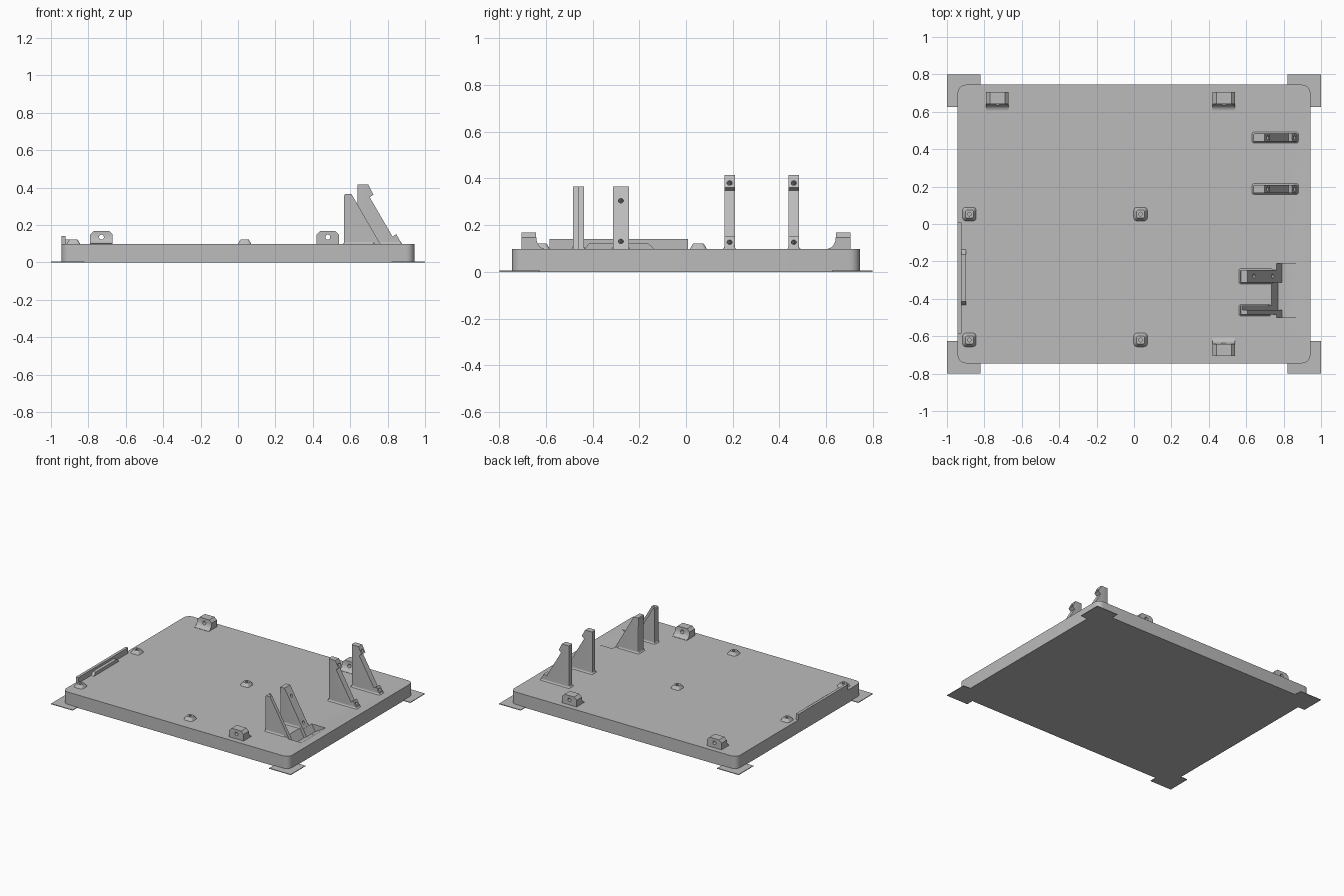
import bpy, bmesh, math
from mathutils import Vector

if "Cube" in bpy.data.objects:
    bpy.data.objects.remove(bpy.data.objects["Cube"])

GREY = bpy.data.materials.new("plastic grey")
GREY.diffuse_color = (0.5, 0.5, 0.5, 1)
GREY.use_nodes = True
GREY.node_tree.nodes["Principled BSDF"].inputs["Base Color"].default_value = GREY.diffuse_color
TOP = 0.098                      # upper face of the base plate


def finish(name, bm):
    bmesh.ops.recalc_face_normals(bm, faces=bm.faces)
    me = bpy.data.meshes.new(name)
    bm.to_mesh(me)
    bm.free()
    me.materials.append(GREY)
    ob = bpy.data.objects.new(name, me)
    bpy.context.collection.objects.link(ob)
    return ob


def prism(name, pts, lo, hi, axis):
    """Extrude a 2D outline along x, y or z."""
    def at(p, d):
        return {"x": (d, p[0], p[1]), "y": (p[0], d, p[1]), "z": (p[0], p[1], d)}[axis]
    bm = bmesh.new()
    face = bm.faces.new([bm.verts.new(at(p, lo)) for p in pts])
    new = bmesh.ops.extrude_face_region(bm, geom=[face])["geom"]
    move = Vector(at((0, 0), hi - lo))
    bmesh.ops.translate(bm, vec=move, verts=[v for v in new if isinstance(v, bmesh.types.BMVert)])
    return finish(name, bm)


def box(name, x0, x1, y0, y1, z0, z1):
    return prism(name, [(x0, y0), (x1, y0), (x1, y1), (x0, y1)], z0, z1, "z")


def rounded(hx, hy, r, cx=0, cy=0, n=6):
    pts = []
    for k, (sx, sy) in enumerate([(1, 1), (-1, 1), (-1, -1), (1, -1)]):
        for i in range(n + 1):
            a = math.pi / 2 * (k + i / n)
            pts.append((cx + sx * (hx - r) + r * math.cos(a), cy + sy * (hy - r) + r * math.sin(a)))
    return pts


def loft(name, rings):
    """Join (outline, z) rings into a closed solid."""
    bm = bmesh.new()
    loops = [[bm.verts.new((x, y, z)) for x, y in pts] for pts, z in rings]
    for a, b in zip(loops, loops[1:]):
        for i in range(len(a)):
            j = (i + 1) % len(a)
            bm.faces.new((a[i], a[j], b[j], b[i]))
    bm.faces.new(loops[0])
    bm.faces.new(loops[-1])
    return finish(name, bm)


def rod(centre, direction, r, length):
    bm = bmesh.new()
    bmesh.ops.create_cone(bm, cap_ends=True, segments=20, radius1=r, radius2=r, depth=length)
    ob = finish("hole_cutter", bm)
    ob.rotation_euler = Vector(direction).to_track_quat("Z", "Y").to_euler()
    ob.location = centre
    return ob


def cut(ob, cutter):
    cutter.hide_render = True
    bpy.context.view_layer.update()
    mod = ob.modifiers.new("cut", "BOOLEAN")
    mod.operation, mod.solver, mod.object = "DIFFERENCE", "EXACT", cutter
    bpy.context.view_layer.objects.active = ob
    bpy.ops.object.modifier_apply(modifier=mod.name)
    bpy.data.objects.remove(cutter)


def smooth(ob):
    bpy.ops.object.select_all(action="DESELECT")
    ob.select_set(True)
    bpy.context.view_layer.objects.active = ob
    bpy.ops.object.shade_smooth_by_angle(angle=math.radians(30))


def round_back(ob, x):
    """Round the upright edges at the back of a strut."""
    bm = bmesh.new()
    bm.from_mesh(ob.data)
    edges = [e for e in bm.edges if all(abs(v.co.x - x) < 1e-4 for v in e.verts)
             and abs(e.verts[0].co.z - e.verts[1].co.z) > 0.1]
    bmesh.ops.bevel(bm, geom=edges, offset=0.01, segments=3, affect="EDGES", profile=0.5)
    bm.to_mesh(ob.data)
    bm.free()


def skirt(x0, x1, y0, y1):
    """Small flare where a strut meets the plate."""
    cx, cy, hx, hy = (x0 + x1) / 2, (y0 + y1) / 2, (x1 - x0) / 2, (y1 - y0) / 2
    loft("strut_flare", [(rounded(hx + 0.008, hy + 0.008, 0.012, cx, cy), TOP - 0.001),
                         (rounded(hx + 0.002, hy + 0.002, 0.008, cx, cy), TOP + 0.005),
                         (rounded(hx - 0.001, hy - 0.001, 0.006, cx, cy), TOP + 0.014)])


# Base plate with rounded corners
plate = prism("base_plate", rounded(0.943, 0.745, 0.045), 0, TOP, "z")

# Wedge pocket in the plate, deeper between the two front struts
cut(plate, prism("pocket_cutter", [(0.7505, 0.118), (0.7915, 0.047), (0.915, 0.118)], -0.5, -0.21, "y"))
cut(plate, prism("channel_cutter", [(0.7235, 0.118), (0.771, 0.035), (0.915, 0.118)], -0.46, -0.313, "y"))
smooth(plate)

# Thin corner pads
for sx in (-1, 1):
    for sy in (-1, 1):
        xs, ys = sorted((sx * 0.82, sx)), sorted((sy * 0.625, sy * 0.8))
        box("corner_pad", *xs, *ys, 0, 0.005)

# Drilled tabs with a curved inner foot
for x, s in ((-0.73, 1), (0.48, 1), (0.48, -1)):
    pts = [(0.705, TOP - 0.002), (0.705, 0.168), (0.642, 0.168)]
    for i in range(7):
        a = math.pi / 2 * i / 6
        pts.append((0.642 - 0.034 * (1 - math.cos(a)), 0.15 - 0.05 * math.sin(a)))
    pts.append((0.608, TOP - 0.002))
    tab = prism("drilled_tab", [(s * y, z) for y, z in pts], x - 0.06, x + 0.06, "x")
    for sx in (-1, 1):
        e = x + sx * 0.061
        cut(tab, prism("chamfer_cutter", [(e, 0.147), (e, 0.17), (e - sx * 0.023, 0.17)], -0.8, 0.8, "y"))
    cut(tab, rod((x, s * 0.66, 0.135), (0, 1, 0), 0.013, 0.3))
    smooth(tab)

# Low tapered pegs with a dimple
for x in (-0.88, 0.035):
    for y in (0.053, -0.62):
        peg = loft("peg", [(rounded(0.037, 0.037, 0.018, x, y), TOP - 0.001),
                           (rounded(0.033, 0.033, 0.016, x, y), TOP + 0.006),
                           (rounded(0.022, 0.022, 0.012, x, y), 0.122)])
        cut(peg, rod((x, y, 0.122), (0, 0, 1), 0.010, 0.03))
        smooth(peg)

# Upright strip on the left edge and its inner ledge
box("edge_strip", -0.943, -0.922, -0.585, 0.008, TOP - 0.001, 0.14)
prism("strip_ledge", [(-0.435, TOP - 0.001), (-0.135, TOP - 0.001), (-0.162, 0.122), (-0.415, 0.122)],
      -0.923, -0.898, "x")

# Rear pair of hooked struts with sloped faces and screw holes
hook = [(0.638, TOP - 0.001), (0.638, 0.415), (0.697, 0.415), (0.724, 0.362), (0.704, 0.348),
        (0.827, 0.137), (0.846, 0.151), (0.876, TOP - 0.001)]
slope = Vector((0.866, 0, 0.5))
for y in (0.187, 0.462):
    strut = prism("hooked_strut", hook, y - 0.022, y + 0.022, "y")
    round_back(strut, 0.638)
    for x, z in ((0.713, 0.38), (0.861, 0.128)):
        cut(strut, rod((x, y, z), slope, 0.011, 0.07))
    smooth(strut)
    skirt(0.638, 0.872, y - 0.022, y + 0.022)

# Front pair of sloped struts
def wedge(name, y0, y1, back=0.0):
    ob = prism(name, [(0.568, TOP - 0.001), (0.568, 0.358), (0.573, 0.365), (0.607 - back, 0.365),
                      (0.762 - back, TOP - 0.001)], y0, y1, "y")
    return ob


wide = wedge("wide_strut", -0.313, -0.245)
round_back(wide, 0.568)
for x, z in ((0.642, 0.305), (0.743, 0.131)):
    cut(wide, rod((x, -0.279, z), slope, 0.011, 0.07))
smooth(wide)
wedge("stepped_strut_outer", -0.485, -0.46)
wedge("stepped_strut_inner", -0.46, -0.437, 0.027)
skirt(0.568, 0.735, -0.313, -0.245)
skirt(0.568, 0.725, -0.485, -0.437)
